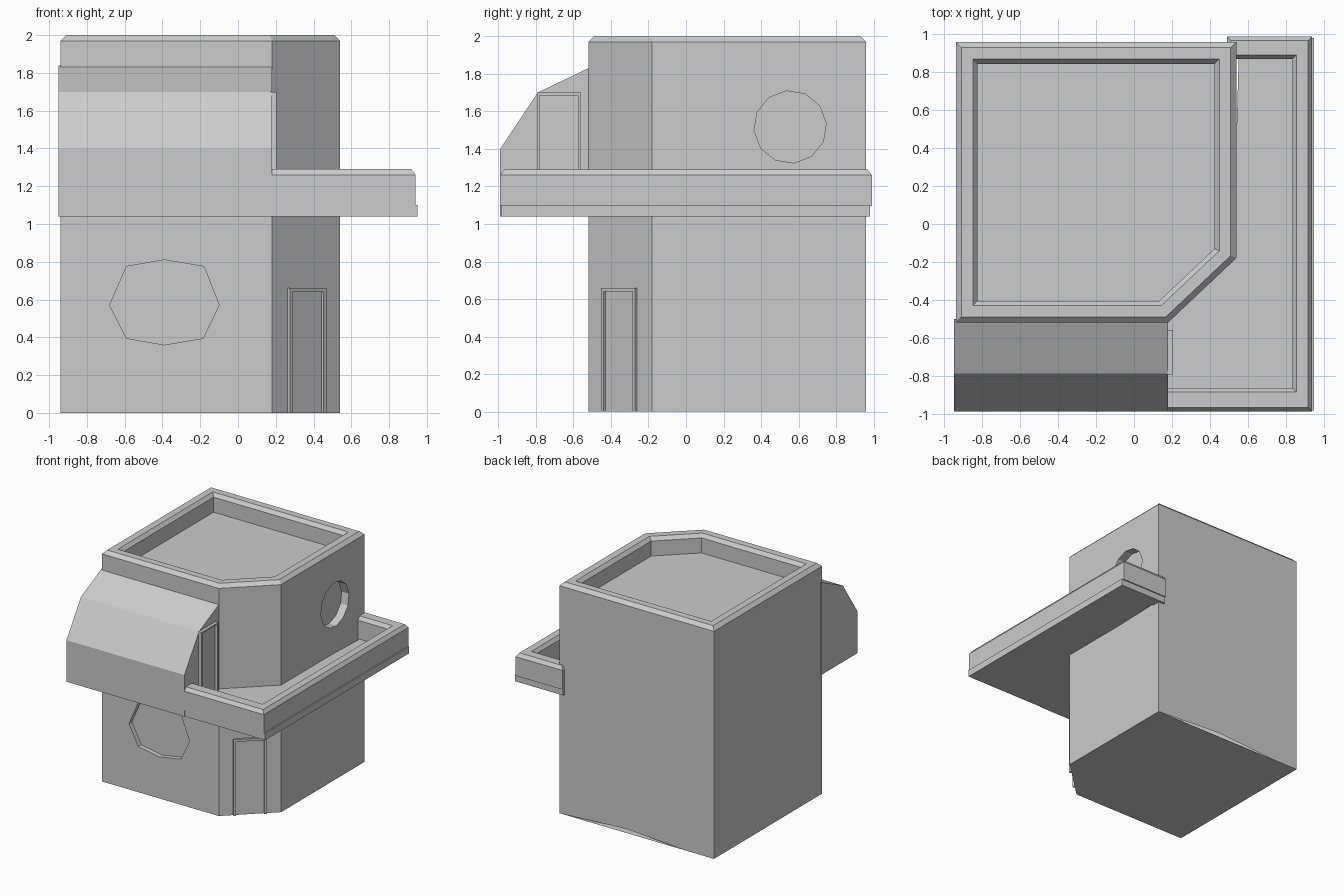
import bpy, bmesh, math
from mathutils import Vector, Matrix

if "Cube" in bpy.data.objects:
    bpy.data.objects.remove(bpy.data.objects["Cube"])


def inset(poly, d):
    """Offset a counter-clockwise outline inwards with mitred corners."""
    out = []
    for i, p in enumerate(poly):
        p, a, b = Vector(p), Vector(poly[i - 1]), Vector(poly[(i + 1) % len(poly)])
        u, v = (p - a).normalized(), (b - p).normalized()
        n1, n2 = Vector((-u.y, u.x)), Vector((-v.y, v.x))
        out.append(tuple(p + (n1 + n2) * (d / (1 + n1.dot(n2)))))
    return out


def loft(name, outline, levels, matrix=Matrix()):
    """Stack inset copies of an outline: levels are (inset, z)."""
    bm = bmesh.new()
    rings = [[bm.verts.new((x, y, z)) for x, y in inset(outline, d)] for d, z in levels]
    n = len(outline)
    for lo, hi in zip(rings, rings[1:]):
        for i in range(n):
            j = (i + 1) % n
            bm.faces.new((lo[i], lo[j], hi[j], hi[i]))
    bm.faces.new(rings[0][::-1])
    bm.faces.new(rings[-1])
    bmesh.ops.transform(bm, matrix=matrix, verts=bm.verts)
    bmesh.ops.recalc_face_normals(bm, faces=bm.faces)
    me = bpy.data.meshes.new(name)
    bm.to_mesh(me)
    bm.free()
    ob = bpy.data.objects.new(name, me)
    bpy.context.collection.objects.link(ob)
    return ob


def wall_frame(origin, right, normal):
    """Matrix mapping local x along a wall, y up, z outwards."""
    r, n = Vector(right).normalized(), Vector(normal).normalized()
    m = Matrix((r, Vector((0, 0, 1)), n)).transposed().to_4x4()
    m.translation = Vector(origin)
    return m


def cut(target, cutter):
    mod = target.modifiers.new("cut", 'BOOLEAN')
    mod.operation, mod.solver, mod.object = 'DIFFERENCE', 'EXACT', cutter
    bpy.context.view_layer.objects.active = target
    bpy.ops.object.modifier_apply(modifier=mod.name)
    bpy.data.objects.remove(cutter)


# tower with chamfered corner, bevelled rim and sunken roof
plan = [(-.94, -.52), (.18, -.52), (.54, -.18), (.54, .96), (-.11, .96), (-.68, .96), (-.94, .96)]
tower = loft("tower", plan, [(0, 0), (0, 1.97), (.03, 2), (.09, 2), (.115, 1.97), (.115, 1.84)])
tower.data.vertices[4].co.z = .035  # uneven back edge at the ground

# recessed round windows
front_window = [(-.68, .57), (-.59, .395), (-.39, .36), (-.185, .395),
                (-.1, .57), (-.18, .775), (-.39, .81), (-.59, .775)]
cut(tower, loft("front_window_cutter", front_window, [(0, -.04), (0, .1)],
                wall_frame((0, -.52, 0), (1, 0, 0), (0, -1, 0))))
side_window = [(.555 + .193 * math.cos(a), 1.517 + .193 * math.sin(a))
               for a in (math.tau * (i + .2) / 12 for i in range(12))]
cut(tower, loft("side_window_cutter", side_window, [(0, -.07), (0, .1)],
                wall_frame((.54, 0, 0), (0, 1, 0), (1, 0, 0))))

# overhanging front bay with sloped roof
bay = [(-.99, 1.04), (-.5, 1.04), (-.5, 1.84), (-.52, 1.83), (-.79, 1.70), (-.99, 1.40)]
loft("front_bay", bay, [(0, -.95), (0, .18)], wall_frame((0, 0, 0), (0, 1, 0), (1, 0, 0)))

# balcony floor and parapet
loft("balcony_floor", [(.18, -.985), (.95, -.985), (.95, .98), (.49, .98), (.49, .9),
                       (.553, .89), (.535, .3), (.535, -.18), (.18, -.515)],
     [(0, 1.04), (0, 1.10)])
loft("balcony_parapet", [(.1, -.99), (.94, -.99), (.94, .99), (.49, .99), (.49, .87),
                         (.835, .87), (.835, -.865), (.1, -.865)],
     [(0, 1.095), (0, 1.26), (.022, 1.29)])


# raised door frames
def door_frame(name, w, z0, z1, t, depth, matrix):
    arch = [(0, z0), (t, z0), (t, z1 - t), (w - t, z1 - t), (w - t, z0), (w, z0), (w, z1), (0, z1)]
    loft(name, arch, [(0, -.01), (0, depth)], matrix)


door_frame("balcony_door_frame", .235, 1.09, 1.70, .015, .025,
           wall_frame((.18, -.795, 0), (0, 1, 0), (1, 0, 0)))
along = Vector((.36, .34, 0)).normalized()
door_frame("corner_door_frame", .265, 0, .66, .02, .017,
           wall_frame(Vector((.18, -.52, 0)) + along * .114, along, (along.y, -along.x, 0)))
